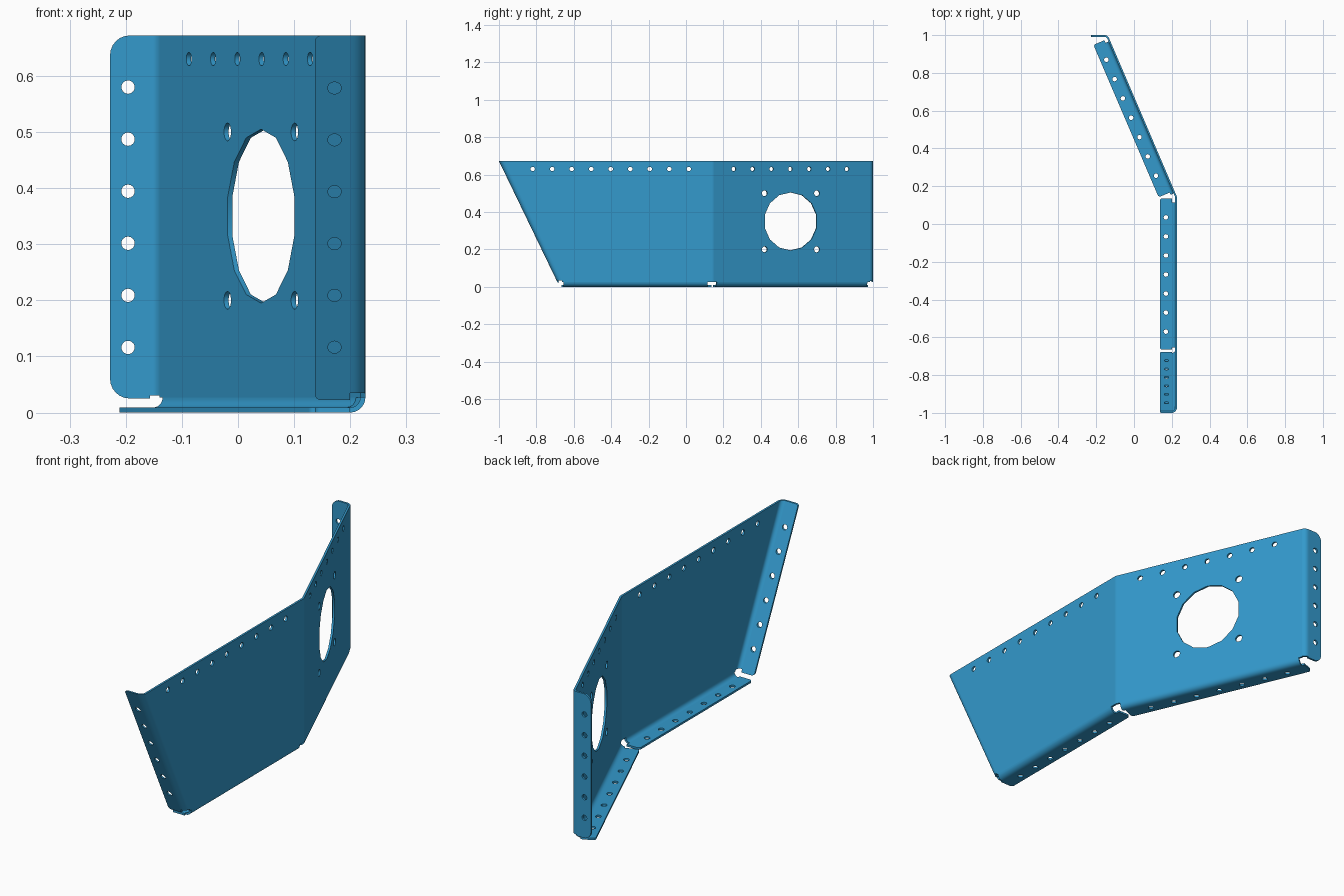
import bpy, bmesh
from math import sin, cos, tan, pi, radians
from mathutils import Vector as V

cube = bpy.data.objects.get("Cube")
if cube:
    bpy.data.objects.remove(cube)

# Sheet dimensions
T = 0.009       # thickness
R = 0.027       # outer bend radius
TOP = 0.672     # wall height
WIDTH = 0.09    # flange width
HOLE = 0.012    # small hole radius

paint = bpy.data.materials.new("blue_paint")
paint.use_nodes = True
paint.diffuse_color = (0.033, 0.319, 0.604, 1)
paint.node_tree.nodes["Principled BSDF"].inputs["Base Color"].default_value = paint.diffuse_color


def finish(name, bm, sweep):
    """Extrude the flat faces along sweep and make the object."""
    ext = bmesh.ops.extrude_face_region(bm, geom=bm.faces[:])
    moved = [g for g in ext["geom"] if isinstance(g, bmesh.types.BMVert)]
    bmesh.ops.translate(bm, verts=moved, vec=sweep)
    bmesh.ops.recalc_face_normals(bm, faces=bm.faces[:])
    mesh = bpy.data.meshes.new(name)
    bm.to_mesh(mesh)
    bm.free()
    mesh.materials.append(paint)
    mesh.shade_smooth()
    mesh.set_sharp_from_angle(angle=radians(30))
    bpy.context.collection.objects.link(bpy.data.objects.new(name, mesh))


def circle(cu, cv, r=HOLE, n=14):
    return [(cu + r * sin(2 * pi * i / n), cv + r * cos(2 * pi * i / n)) for i in range(n)]


def plate(name, origin, u, v, w, outline, holes):
    """Flat sheet with round holes, thickened along w."""
    bm = bmesh.new()
    for loop in [outline] + holes:
        verts = [bm.verts.new(origin + u * a + v * b) for a, b in loop]
        for i, vert in enumerate(verts):
            bm.edges.new((verts[i - 1], vert))
    bmesh.ops.triangle_fill(bm, use_beauty=True, edges=bm.edges[:], normal=u.cross(v))
    finish(name, bm, w * T)


def flange(name, origin, u, v, w, width, length, corner, holes):
    """Strip whose two free corners are rounded."""
    outline = [(0, length), (0, 0)]
    for cv, start in ((corner, -pi / 2), (length - corner, 0)):
        for i in range(7):
            a = start + i * pi / 12
            outline.append((width - corner + corner * cos(a), cv + corner * sin(a)))
    plate(name, origin, u, v, w, outline, [circle(*h) for h in holes])


def bend(name, corner, d_in, d_out, sweep, steps=6):
    """Rolled corner between two sheet directions, swept along the fold."""
    n = (d_out - d_in * d_in.dot(d_out)).normalized()
    angle = d_in.angle(d_out)
    centre = corner - d_in * R * tan(angle / 2) + n * R
    bm = bmesh.new()
    ring = []
    for r, order in ((R, range(steps + 1)), (R - T, range(steps, -1, -1))):
        for i in order:
            a = angle * i / steps
            ring.append(bm.verts.new(centre + (d_in * sin(a) - n * cos(a)) * r))
    bm.faces.new(ring)
    finish(name, bm, sweep)


# Directions: straight front wall, angled rear wall
X, Y, Z = V((1, 0, 0)), V((0, 1, 0)), V((0, 0, 1))
fold = V((0.227, 0.145, 0))
rear_end = V((-0.139, 1, 0))
rear_dir = (rear_end - fold).normalized()
rear_len = (rear_end - fold).length
rear_in = V((-rear_dir.y, rear_dir.x, 0))
slope = V((0, 0.31, -0.642)).normalized()
front_top = V((fold.x, -1, TOP))
fold_cut = R * tan(Y.angle(rear_dir) / 2)
rear_cut = R * tan(rear_dir.angle(-X) / 2)

# Front wall with its slanted end and row of holes
foot_y = -1 + R + (TOP - R) * slope.y / -slope.z
plate("front_wall", V((fold.x, 0, 0)), Y, Z, -X,
      [(-1 + R, TOP), (foot_y, R), (fold.y - fold_cut, R), (fold.y - fold_cut, TOP)],
      [circle(-0.82 + 0.1044 * i, 0.63) for i in range(9)])

# Rear wall with the large opening and its four fixing holes
mid, mid_z = 0.4514, 0.35
rear_holes = [circle(0.12 + 0.1097 * i, 0.63) for i in range(7)]
rear_holes.append(circle(mid, mid_z, 0.155))
rear_holes += [circle(mid + a * 0.152, mid_z + b * 0.15, 0.016) for a in (-1, 1) for b in (-1, 1)]
plate("rear_wall", fold, rear_dir, Z, rear_in,
      [(fold_cut, R), (rear_len - rear_cut, R), (rear_len - rear_cut, TOP), (fold_cut, TOP)],
      rear_holes)

# Upright bends
bend("wall_bend", fold + Z * R, Y, rear_dir, Z * (TOP - R))
bend("rear_bend", rear_end + Z * 0.03, rear_dir, -X, Z * (TOP - 0.03))
bend("front_bend", front_top, -Y, -X, slope * ((TOP - 0.035) / -slope.z))

# End flanges
flange("front_flange", front_top - X * R, -X, slope, Y, WIDTH - R,
       (TOP - 0.022) / -slope.z, 0.012, [(0.028, 0.104 + 0.1026 * i) for i in range(6)])
flange("rear_flange", rear_end + V((-rear_cut, 0, 0.025)), -X, Z, -Y,
       0.089 - rear_cut, TOP - 0.025, 0.035,
       [(0.057 - rear_cut, 0.091 + 0.0928 * i) for i in range(6)])

# Bottom flanges and their bends, stopping short for the corner reliefs
front_base = V((fold.x, 0, 0))
for name, base, run, inward, ends, bend_ends, first, step in (
        ("front", front_base, Y, -X, (-0.665, 0.135), (-0.655, 0.115), -0.57, 0.1008),
        ("rear", fold, rear_dir, rear_in, (0.035, 0.912), (0.022, 0.897), 0.145, 0.1113)):
    flange(name + "_bottom_flange", base + run * ends[0] + inward * R, inward, run, Z,
           WIDTH - R, ends[1] - ends[0], 0.012,
           [(0.031, first - ends[0] + step * i) for i in range(7)])
    bend(name + "_bottom_bend", base + run * bend_ends[0], -Z, inward,
         run * (bend_ends[1] - bend_ends[0]))
